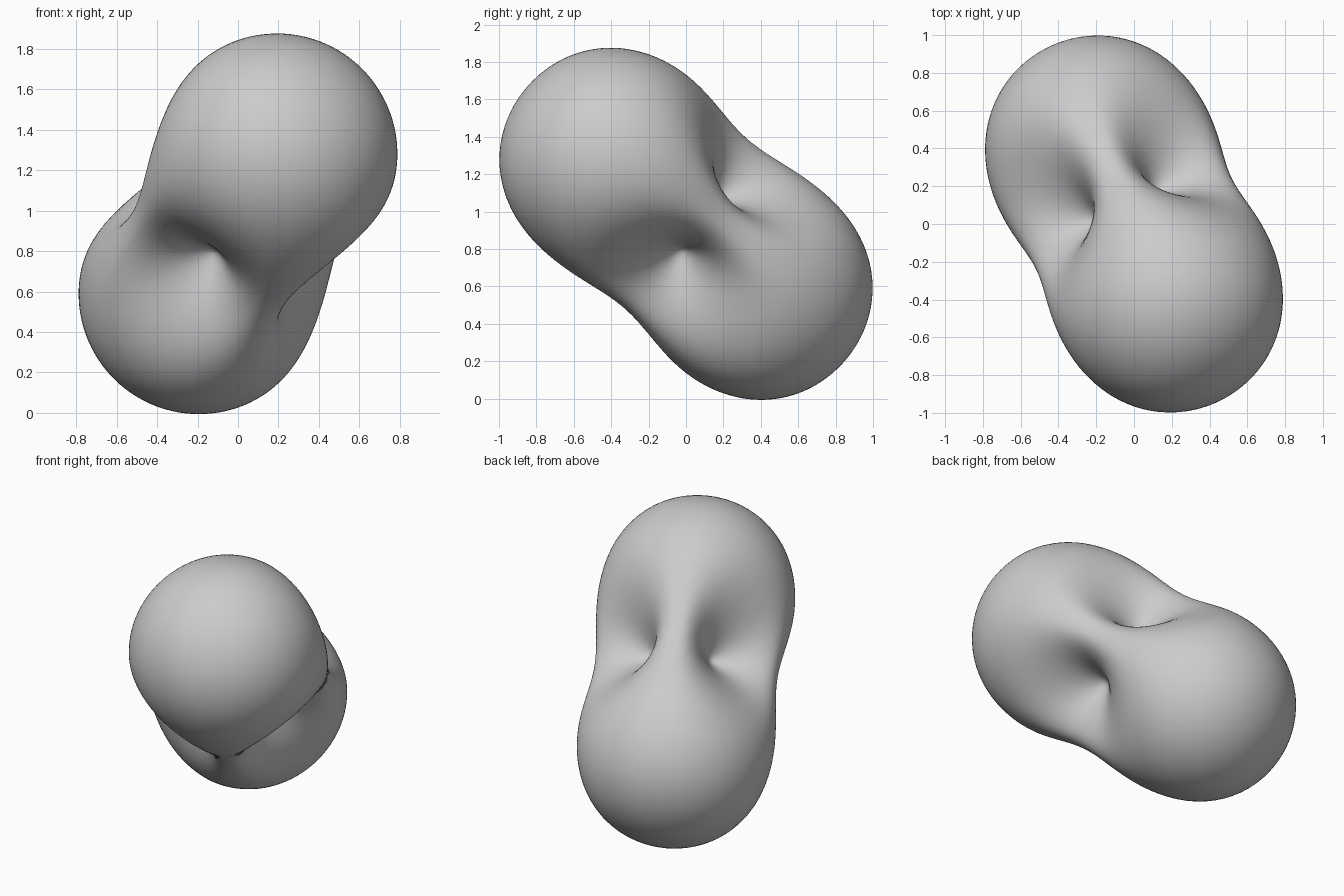
import bpy, bmesh, math
from mathutils import Vector, Matrix

if "Cube" in bpy.data.objects:
    bpy.data.objects.remove(bpy.data.objects["Cube"])

CENTRE = Vector((0, 0, 0.935))

# Local frame: lobe axis d, waist ridges along u and v, dimples between them
d = Vector((0.34, -0.71, 0.61)).normalized()
u = Vector((-0.23, 0.52, 0.81))
u = (u - d * u.dot(d)).normalized()
v = d.cross(u)


def radius(n):
    """Two round lobes along d, with a waist pinched by four dimples."""
    x = n.dot(d) ** 2
    psi = math.atan2(n.dot(v), n.dot(u))
    inv = 1.75 - 1.42 * x + 0.537 * x * x
    inv += 2.2 * (1 - x) ** 6 * ((1 - math.cos(4 * psi)) / 2) ** 1.4
    return 1 / inv


# Dense sphere with its poles along y, pushed out radially
bm = bmesh.new()
bmesh.ops.create_uvsphere(bm, u_segments=180, v_segments=90, radius=1,
                          matrix=Matrix.Rotation(math.pi / 2, 4, 'X'))
for vert in bm.verts:
    n = vert.co.normalized()
    vert.co = CENTRE + n * radius(n)
for f in bm.faces:
    f.smooth = True
bmesh.ops.recalc_face_normals(bm, faces=bm.faces)

mesh = bpy.data.meshes.new("two_lobed_surface")
bm.to_mesh(mesh)
bm.free()
obj = bpy.data.objects.new("two_lobed_surface", mesh)
bpy.context.collection.objects.link(obj)
